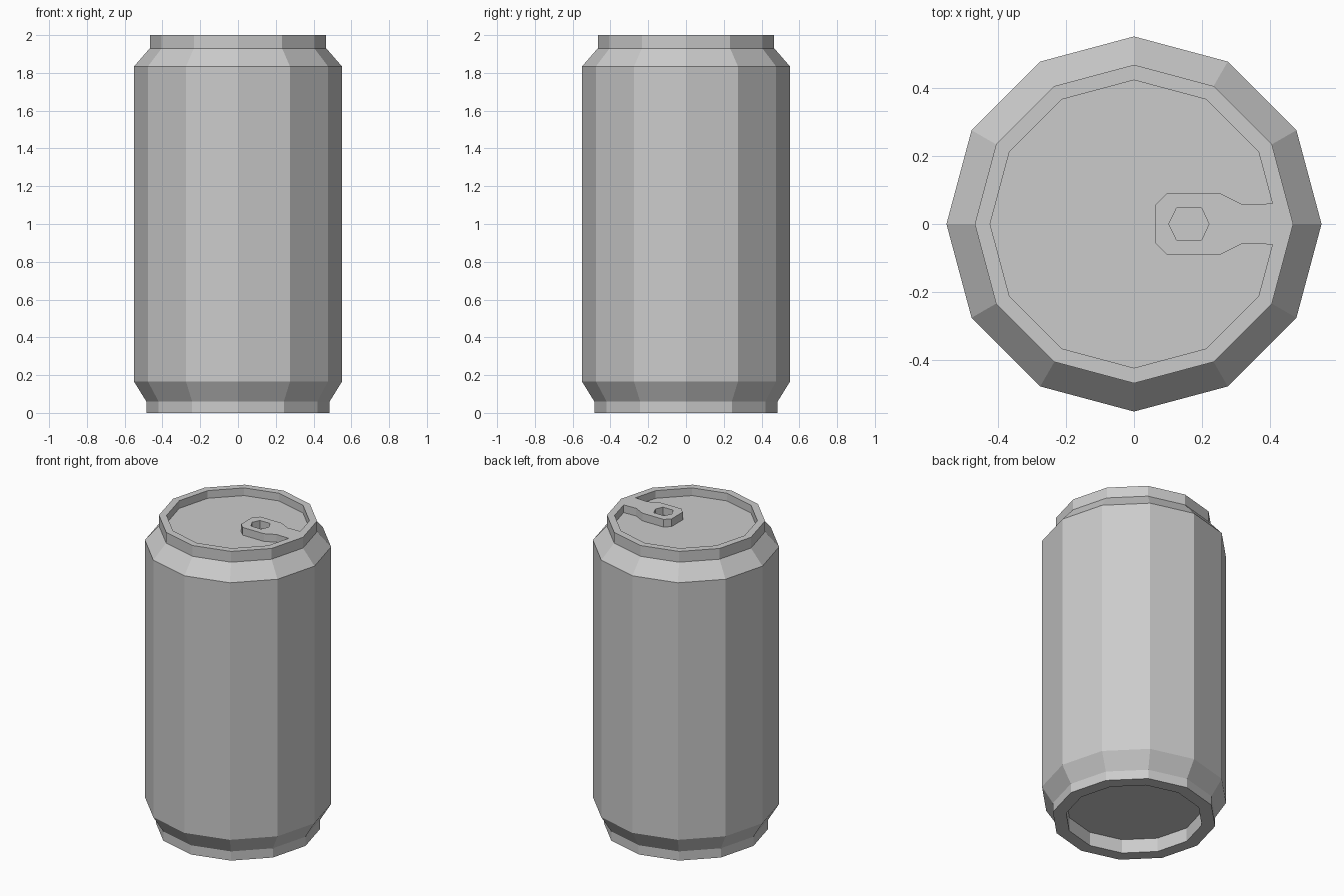
import bpy, bmesh
from math import sin, cos, tau

if "Cube" in bpy.data.objects:
    bpy.data.objects.remove(bpy.data.objects["Cube"])

SIDES = 12
LID_Z, TOP_Z = 1.95, 2.0


def lathe(name, profile):
    """Revolve a (radius, z) profile into a faceted body, capping both ends."""
    bm = bmesh.new()
    rings = [[bm.verts.new((r * cos(tau * i / SIDES), r * sin(tau * i / SIDES), z))
              for i in range(SIDES)] for r, z in profile]
    for a, b in zip(rings, rings[1:]):
        for i in range(SIDES):
            j = (i + 1) % SIDES
            bm.faces.new((a[i], a[j], b[j], b[i]))
    bm.faces.new(rings[0])
    bm.faces.new(rings[-1])
    return finish(name, bm)


def plate(name, loops, z0, z1):
    """Flat plate from an outline and hole loops, extruded from z0 to z1."""
    bm = bmesh.new()
    edges = []
    for loop in loops:
        vs = [bm.verts.new((x, y, z0)) for x, y in loop]
        edges += [bm.edges.new((vs[i - 1], vs[i])) for i in range(len(vs))]
    bmesh.ops.triangle_fill(bm, edges=edges, use_beauty=True, normal=(0, 0, 1))
    ext = bmesh.ops.extrude_face_region(bm, geom=bm.faces[:], use_keep_orig=True)
    new = [g for g in ext["geom"] if isinstance(g, bmesh.types.BMVert)]
    bmesh.ops.translate(bm, verts=new, vec=(0, 0, z1 - z0))
    return finish(name, bm)


def finish(name, bm):
    bmesh.ops.recalc_face_normals(bm, faces=bm.faces[:])
    me = bpy.data.meshes.new(name)
    bm.to_mesh(me)
    bm.free()
    ob = bpy.data.objects.new(name, me)
    bpy.context.collection.objects.link(ob)
    return ob


# Can body: recessed base, foot, shoulders, rim and sunken lid
lathe("can_body", [(0.405, 0.09), (0.405, 0), (0.485, 0), (0.485, 0.06),
                   (0.55, 0.165), (0.55, 1.835), (0.467, 1.93), (0.467, TOP_Z),
                   (0.422, TOP_Z), (0.422, LID_Z)])

# Pull tab: half outline mirrored across y, with a hexagonal finger hole
half = [(0.406, 0.06), (0.318, 0.057), (0.25, 0.091), (0.097, 0.091), (0.063, 0.057)]
outline = [(0.422, 0)] + half + [(x, -y) for x, y in reversed(half)]
hole = [(0.22, 0), (0.198, 0.047), (0.125, 0.047),
        (0.102, 0), (0.125, -0.047), (0.198, -0.047)]
plate("pull_tab", [outline, hole], LID_Z, TOP_Z)
